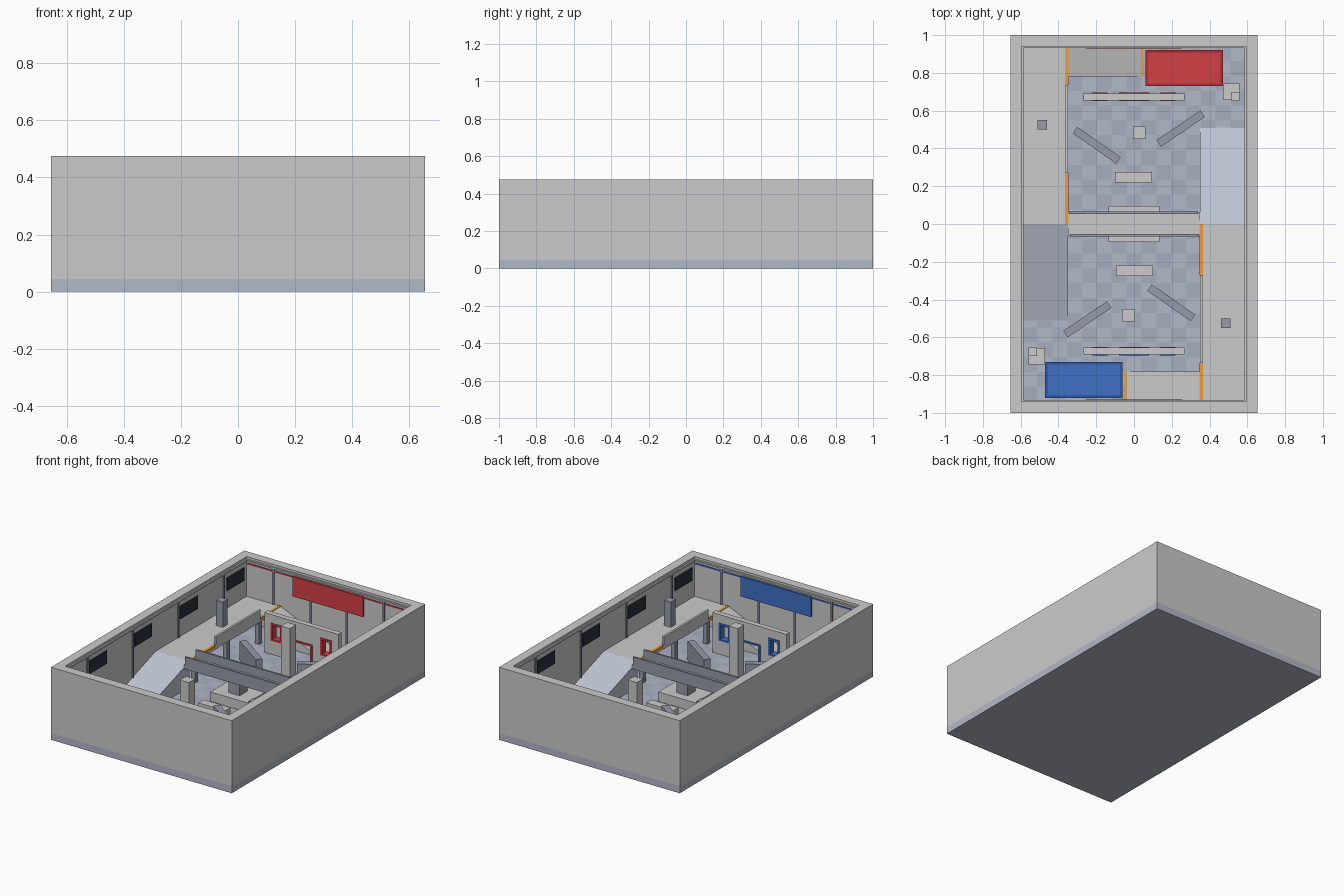
import bpy, bmesh
from math import radians, pi
from mathutils import Matrix

if "Cube" in bpy.data.objects:
    bpy.data.objects.remove(bpy.data.objects["Cube"])


def material(name, rgb):
    m = bpy.data.materials.new(name)
    m.diffuse_color = (*rgb, 1)
    m.use_nodes = True
    m.node_tree.nodes["Principled BSDF"].inputs["Base Color"].default_value = m.diffuse_color
    return m


SLATE = material("slate", (0.45, 0.48, 0.58))
TILE = material("dark_tile", (0.38, 0.42, 0.52))
RAMP = material("ramp_blue_grey", (0.52, 0.56, 0.66))
STEEL = material("steel", (0.30, 0.33, 0.40))
ORANGE = material("orange", (0.85, 0.33, 0.05))
GLASS = material("dark_glass", (0.02, 0.03, 0.05))
RED = (material("red", (0.65, 0.05, 0.06)), material("deep_red", (0.45, 0.03, 0.04)))
BLUE = (material("blue", (0.05, 0.16, 0.55)), material("deep_blue", (0.03, 0.10, 0.38)))
FLOOR, DECK = 0.045, 0.215
HALF_TURN = Matrix.Rotation(pi, 4, 'Z')


def finish(name, bm, mat=None):
    bmesh.ops.recalc_face_normals(bm, faces=bm.faces)
    me = bpy.data.meshes.new(name)
    bm.to_mesh(me)
    bm.free()
    if mat:
        me.materials.append(mat)
    ob = bpy.data.objects.new(name, me)
    bpy.context.collection.objects.link(ob)
    return ob


def add_box(bm, x, y, z, angle=0):
    """Box from (min, max) ranges, optionally turned about its own centre."""
    c = [(r[0] + r[1]) / 2 for r in (x, y, z)]
    s = [r[1] - r[0] for r in (x, y, z)]
    m = Matrix.Translation(c) @ Matrix.Rotation(radians(angle), 4, 'Z') @ Matrix.Diagonal((*s, 1))
    bmesh.ops.create_cube(bm, size=1, matrix=m)


def boxes(name, ranges, mat=None):
    bm = bmesh.new()
    for r in ranges:
        add_box(bm, *r)
    return finish(name, bm, mat)


def wedge(name, profile, axis, lo, hi, mat):
    """Extrude an (along, z) profile across x or y."""
    bm = bmesh.new()
    pt = (lambda a, z, t: (t, a, z)) if axis == 'x' else (lambda a, z, t: (a, t, z))
    f = bm.faces.new([bm.verts.new(pt(a, z, lo)) for a, z in profile])
    new = bmesh.ops.extrude_face_region(bm, geom=[f])["geom"]
    d = (hi - lo, 0, 0) if axis == 'x' else (0, hi - lo, 0)
    bmesh.ops.translate(bm, vec=d, verts=[g for g in new if isinstance(g, bmesh.types.BMVert)])
    return finish(name, bm, mat)


def twin(ob, mat=None):
    """Half-turn copy for the opposite team's side."""
    me = ob.data.copy()
    me.transform(HALF_TURN)
    if mat:
        me.materials[0] = mat
    o = bpy.data.objects.new(ob.name + "_opposite", me)
    bpy.context.collection.objects.link(o)


def around(x, y, w, d, z0, z1, angle=0):
    return ((x - w / 2, x + w / 2), (y - d / 2, y + d / 2), (z0, z1), angle)


# base slab and checkered floor
boxes("base_slab", [((-0.655, 0.655), (-1, 1), (0, FLOOR))], SLATE)
nx, ny = 15, 24
tx, ty = 1.18 / nx, 1.88 / ny
bm = bmesh.new()
for i in range(nx):
    for j in range(ny):
        if (i + j) % 2 == 0:
            x0, y0 = -0.59 + i * tx, -0.94 + j * ty
            vs = [bm.verts.new(p + (FLOOR + 0.001,)) for p in
                  ((x0, y0), (x0 + tx, y0), (x0 + tx, y0 + ty), (x0, y0 + ty))]
            bm.faces.new(vs)
finish("floor_tiles", bm, TILE)

# outer walls
WZ = (FLOOR, 0.475)
twin(boxes("side_wall", [((-0.655, -0.595), (-1, 1), WZ)]))
twin(boxes("end_wall", [((-0.595, 0.595), (0.94, 1), WZ)]))

# wall dressing: pilaster strips, cornice, dark windows
strips = [around(-0.592, y, 0.008, 0.012, FLOOR, 0.455) for y in (-0.71, -0.24, 0.23, 0.70)]
strips += [around(x, 0.937, 0.012, 0.008, FLOOR, 0.455) for x in (-0.4, -0.13, 0.13, 0.4)]
twin(boxes("wall_strips", strips, STEEL))
twin(boxes("wall_cornice", [((-0.597, -0.585), (-0.935, 0.935), (0.45, 0.46)),
                            ((-0.595, 0.595), (0.931, 0.942), (0.45, 0.46))]))
twin(boxes("wall_windows", [around(-0.593, y, 0.006, 0.18, 0.33, 0.415)
                            for y in (-0.605, -0.135, 0.34, 0.82)], GLASS))

# team stripe and plain sign panel on each end wall
twin(boxes("team_stripe", [((-0.59, 0.59), (0.934, 0.942), (0.428, 0.436))], RED[0]), BLUE[0])
twin(boxes("sign_panel", [((-0.255, 0.255), (0.928, 0.942), (0.31, 0.44))], RED[0]), BLUE[0])

# raised side platform on posts, with railing and orange edges
twin(boxes("side_platform", [((-0.595, -0.35), (0, 0.94), (DECK - 0.025, DECK))]))
twin(boxes("platform_posts", [around(-0.37, y, 0.03, 0.03, FLOOR, DECK - 0.02)
                              for y in (0.08, 0.41, 0.74)], STEEL))
twin(boxes("platform_railing", [((-0.364, -0.35), (0.27, 0.735), (DECK, 0.27))]))
twin(boxes("orange_edges", [((-0.366, -0.348), (0.0, 0.27), (DECK - 0.012, DECK + 0.003)),
                            ((-0.366, -0.348), (0.735, 0.94), (DECK - 0.012, DECK + 0.003)),
                            ((0.036, 0.05), (0.78, 0.94), (FLOOR, FLOOR + 0.004))], ORANGE))
twin(boxes("platform_column", [around(-0.485, 0.525, 0.05, 0.05, DECK, 0.38)], STEEL))

# long side ramp and shorter end ramp
twin(wedge("side_ramp", [(-0.51, FLOOR), (0, FLOOR), (0, DECK)], 'x', -0.595, -0.35, RAMP))
twin(wedge("end_ramp", [(-0.35, FLOOR), (0.04, FLOOR), (-0.35, DECK)], 'y', 0.78, 0.94, None))

# central bridge with railings, pier and plinth
boxes("bridge_deck", [((-0.35, 0.35), (-0.06, 0.06), (DECK - 0.025, DECK))])
twin(boxes("bridge_railing", [((-0.345, 0.34), (0.053, 0.065), (DECK - 0.025, 0.27))], STEEL))
boxes("bridge_pier", [around(0, 0, 0.08, 0.08, 0.1, 0.195)], STEEL)
boxes("bridge_plinth", [around(0, 0, 0.27, 0.19, FLOOR, 0.107)])

# cover wall with two windows and a doorway
Y = (0.655, 0.69)
TOP, Z1, Z2, DOOR = 0.305, 0.135, 0.25, 0.185
wall = []
for s in (-1, 1):
    def span(a, b):
        return (min(s * a, s * b), max(s * a, s * b))
    wall += [(span(0.08, 0.14), Y, (FLOOR, TOP)), (span(0.22, 0.268), Y, (FLOOR, TOP)),
             (span(0.14, 0.22), Y, (FLOOR, Z1)), (span(0.14, 0.22), Y, (Z2, TOP))]
wall.append(((-0.08, 0.08), Y, (DOOR, TOP)))
twin(boxes("cover_wall", wall))

# team-coloured frames around the openings
FY, T = (0.65, 0.695), 0.012
frames = []
for cx, hw, z0, z1 in ((-0.18, 0.04, Z1, Z2), (0.18, 0.04, Z1, Z2), (0, 0.08, FLOOR, DOOR)):
    frames += [((cx - hw, cx - hw + T), FY, (z0, z1)), ((cx + hw - T, cx + hw), FY, (z0, z1)),
               ((cx - hw, cx + hw), FY, (z1 - T, z1))]
    if z0 > FLOOR:
        frames.append(((cx - hw, cx + hw), FY, (z0, z0 + T)))
twin(boxes("opening_frames", frames, RED[0]), BLUE[0])

# tall pillar, slanted barriers, low block
twin(boxes("tall_pillar", [around(0.028, 0.483, 0.065, 0.065, FLOOR, 0.365)]))
twin(boxes("slanted_barriers", [around(-0.197, 0.417, 0.28, 0.042, FLOOR, 0.17, -35),
                                around(0.247, 0.505, 0.28, 0.042, FLOOR, 0.17, 34)], STEEL))
twin(boxes("low_block", [((-0.1, 0.095), (0.22, 0.276), (FLOOR, 0.115))]))

# stacked crates
twin(boxes("crates", [around(0.515, 0.70, 0.088, 0.088, FLOOR, 0.13),
                      around(0.535, 0.677, 0.045, 0.045, 0.13, 0.175)]))

# team start pad with raised border
twin(boxes("start_pad", [((0.06, 0.47), (0.73, 0.92), (FLOOR, FLOOR + 0.006))], RED[0]), BLUE[0])
B = 0.014
PZ = (FLOOR, FLOOR + 0.012)
twin(boxes("start_pad_border", [((0.06, 0.47), (0.73, 0.73 + B), PZ), ((0.06, 0.47), (0.92 - B, 0.92), PZ),
                                ((0.06, 0.06 + B), (0.73 + B, 0.92 - B), PZ),
                                ((0.47 - B, 0.47), (0.73 + B, 0.92 - B), PZ)], RED[1]), BLUE[1])
